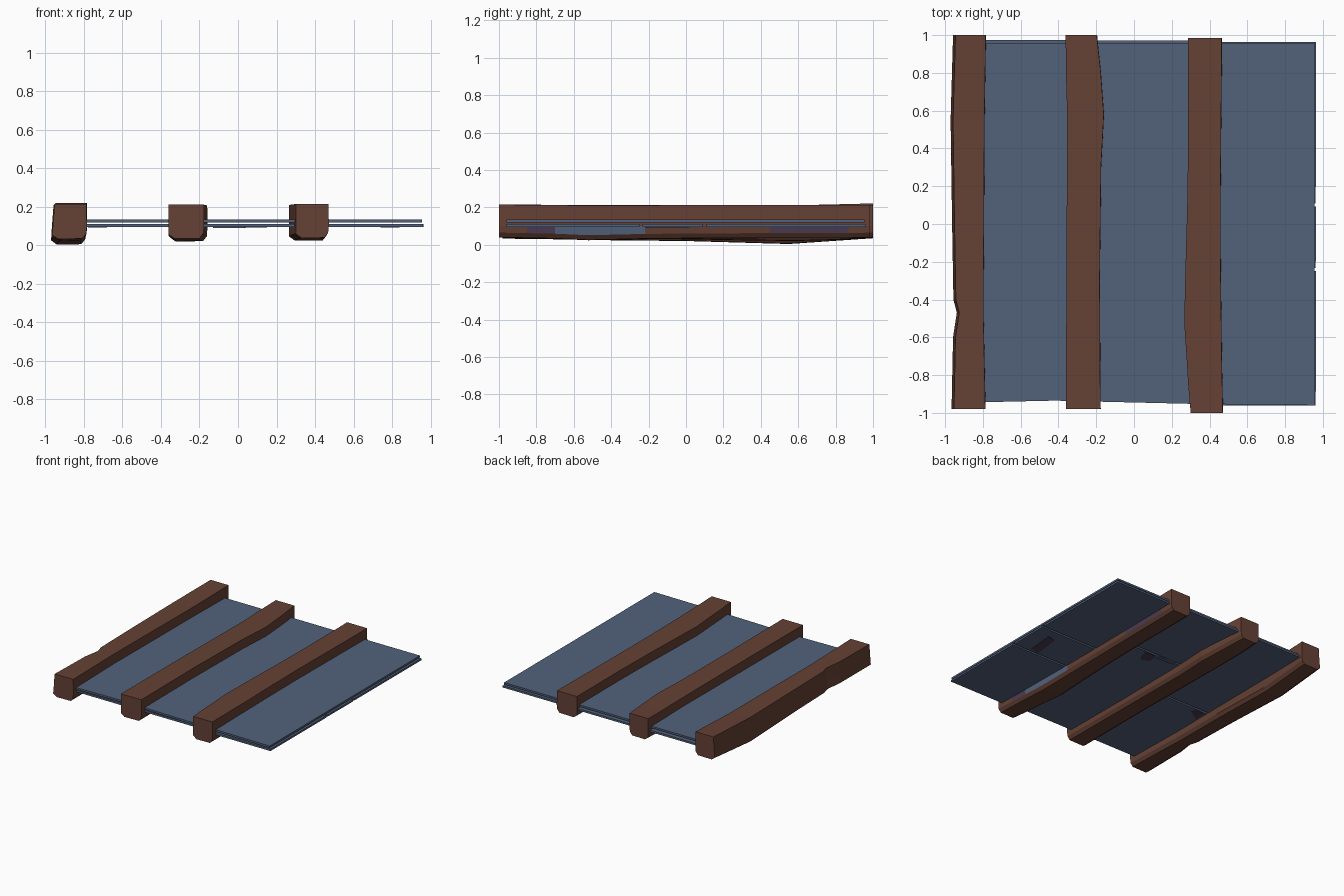
import bpy, bmesh


def material(name, rgb):
    m = bpy.data.materials.new(name)
    m.diffuse_color = (*rgb, 1)
    return m


BROWN = material("brown_wood", (0.13, 0.053, 0.035))
BLUE = material("slate_blue", (0.085, 0.12, 0.195))
PURPLE = material("dark_purple", (0.07, 0.045, 0.085))


def finish(name, bm, mats):
    bmesh.ops.recalc_face_normals(bm, faces=bm.faces)
    me = bpy.data.meshes.new(name)
    bm.to_mesh(me)
    bm.free()
    for m in mats:
        me.materials.append(m)
    ob = bpy.data.objects.new(name, me)
    bpy.context.collection.objects.link(ob)
    return ob


def slab(name, corners, z0, z1, mat):
    """Flat plate: 2D outline extruded from z0 to z1."""
    bm = bmesh.new()
    lo = [bm.verts.new((x, y, z0)) for x, y in corners]
    hi = [bm.verts.new((x, y, z1)) for x, y in corners]
    bm.faces.new(lo)
    bm.faces.new(hi)
    n = len(corners)
    for i in range(n):
        j = (i + 1) % n
        bm.faces.new((lo[i], lo[j], hi[j], hi[i]))
    return finish(name, bm, [mat])


def beam(name, stations, lean=0.0, patches=()):
    """Rough-hewn beam lofted along y; station = y, left, right, bottom, top.
    patches = (y0, y1, material index) painted on the lower right side."""
    bm = bmesh.new()
    rings = []
    for y, l, r, b, t in stations:
        section = [(l, t), (r, t), (r + 0.002, 0.1), (r - 0.002, b + 0.025),
                   (r - 0.022, b), (l - lean + 0.03, b - 0.002),
                   (l - lean, b + 0.02), (l - lean * 0.6, 0.11)]
        rings.append([bm.verts.new((x, y, z)) for x, z in section])
    bm.faces.new(rings[0])
    bm.faces.new(rings[-1])
    for a, c in zip(rings, rings[1:]):
        ym = (a[0].co.y + c[0].co.y) / 2
        for i in range(8):
            j = (i + 1) % 8
            f = bm.faces.new((a[i], a[j], c[j], c[i]))
            if i == 2:
                for y0, y1, k in patches:
                    if y0 < ym < y1:
                        f.material_index = k
    return finish(name, bm, [BROWN, BLUE, PURPLE])


# three heavy beams
beam("left_beam", [
    (-0.98, -0.953, -0.787, 0.035, 0.215), (-0.6, -0.945, -0.795, 0.03, 0.213),
    (-0.47, -0.925, -0.798, 0.028, 0.212), (-0.4, -0.943, -0.798, 0.026, 0.212),
    (0.0, -0.95, -0.795, 0.022, 0.212), (0.55, -0.958, -0.792, 0.006, 0.21),
    (1.0, -0.945, -0.785, 0.037, 0.221)], lean=0.013)
beam("middle_beam", [
    (-0.98, -0.36, -0.178, 0.037, 0.213), (-0.3, -0.358, -0.182, 0.036, 0.213),
    (0.3, -0.355, -0.175, 0.026, 0.21), (0.58, -0.354, -0.16, 0.022, 0.208),
    (0.8, -0.36, -0.176, 0.028, 0.21), (1.0, -0.362, -0.197, 0.04, 0.213)])
beam("right_beam", [
    (-1.0, 0.3, 0.47, 0.04, 0.215), (-0.85, 0.287, 0.467, 0.037, 0.213),
    (-0.7, 0.278, 0.464, 0.034, 0.212),
    (-0.52, 0.266, 0.462, 0.026, 0.21), (-0.22, 0.273, 0.458, 0.033, 0.211),
    (0.1, 0.282, 0.457, 0.036, 0.212), (0.45, 0.287, 0.46, 0.037, 0.212),
    (0.87, 0.286, 0.464, 0.037, 0.212), (0.985, 0.285, 0.464, 0.04, 0.213)],
    patches=[(-0.85, -0.7, 2), (-0.7, -0.22, 1), (0.45, 0.87, 2)])

# continuous upper sheet
slab("upper_sheet", [(-0.87, -0.945), (-0.42, -0.935), (0.3, -0.952), (0.955, -0.96),
                     (0.957, 0.955), (-0.87, 0.955)], 0.12, 0.135, BLUE)

# lower layer: three columns of planks split by narrow seams
G = 0.008
columns = [("left", -0.87, -0.27, [-0.935, -0.1, 0.975]),
           ("middle", -0.27, 0.37, [-0.935, 0.32, 0.972]),
           ("right", 0.37, 0.962, [-0.96, -0.24, 0.1, 0.963])]
for side, x0, x1, cuts in columns:
    for n, (a, b) in enumerate(zip(cuts, cuts[1:])):
        y0 = a + (G if n else 0)
        y1 = b - (G if n < len(cuts) - 2 else 0)
        slab(f"{side}_lower_plank_{n + 1}",
             [(x0, y0), (x1, y0), (x1 + 0.002, y1), (x0, y1)], 0.096, 0.111, BLUE)

# worn dark patches on the underside
for i, pts in enumerate([
        [(0.74, -0.22), (0.82, -0.2), (0.84, 0.02), (0.77, 0.0)],
        [(0.03, 0.22), (0.1, 0.2), (0.15, 0.3), (0.05, 0.31)],
        [(-0.78, -0.22), (-0.68, -0.15), (-0.7, -0.11), (-0.78, -0.11)]]):
    slab(f"underside_patch_{i + 1}", pts, 0.093, 0.0965, PURPLE)

# sagging splinter at the middle seam
slab("seam_splinter", [(-0.13, 0.3), (0.03, 0.29), (0.04, 0.32), (-0.12, 0.33)],
     0.089, 0.097, BLUE)
